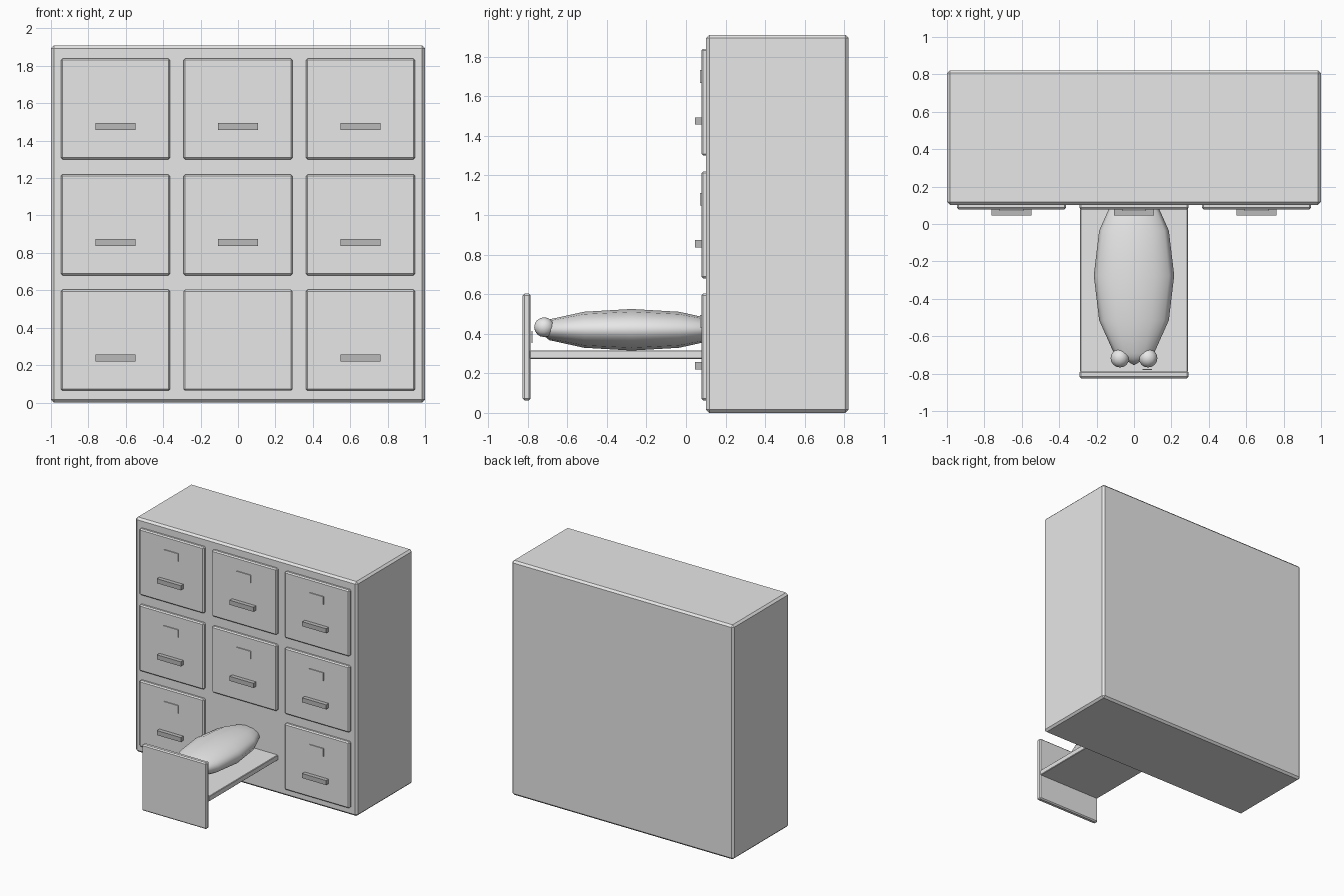
import bpy
import math

if "Cube" in bpy.data.objects:
    bpy.data.objects.remove(bpy.data.objects["Cube"], do_unlink=True)


def make_material(name, value):
    mat = bpy.data.materials.new(name)
    mat.use_nodes = True
    colour = (value, value, value, 1)
    mat.diffuse_color = colour
    mat.node_tree.nodes["Principled BSDF"].inputs["Base Color"].default_value = colour
    return mat


light_grey = make_material("light grey", 0.8)
dark_grey = make_material("dark grey", 0.49)


def box(name, centre, size, mat=light_grey, bevel=0):
    bpy.ops.mesh.primitive_cube_add(size=1, location=centre)
    obj = bpy.context.object
    obj.name = name
    obj.scale = size
    bpy.ops.object.transform_apply(location=False, rotation=False, scale=True)
    obj.data.materials.append(mat)
    if bevel:
        mod = obj.modifiers.new("chamfer", "BEVEL")
        mod.width = bevel
        mod.segments = 1
    return obj


def ellipsoid(name, centre, radii, segments, rings):
    # Poles are turned to lie along y
    bpy.ops.mesh.primitive_uv_sphere_add(segments=segments, ring_count=rings,
                                         radius=1, rotation=(math.pi / 2, 0, 0))
    obj = bpy.context.object
    obj.name = name
    bpy.ops.object.transform_apply(location=False, rotation=True, scale=False)
    obj.location = centre
    obj.scale = radii
    obj.data.materials.append(light_grey)
    bpy.ops.object.shade_smooth()
    return obj


# Cabinet
box("cabinet", (0, 0.462, 0.955), (2, 0.72, 1.91), bevel=0.016)

# Drawer fronts with label plates and handles; the bottom middle one is open
panel_size = (0.583, 0.04, 0.54)
for row, z in enumerate((0.333, 0.95, 1.57)):
    for col, x in enumerate((-0.655, 0, 0.655)):
        if row == 0 and col == 1:
            continue
        tag = f"_{row}_{col}"
        box("drawer_front" + tag, (x, 0.098, z), panel_size, bevel=0.009)
        box("label_plate" + tag, (x, 0.075, z + 0.13), (0.128, 0.009, 0.064))
        box("handle" + tag, (x, 0.063, z - 0.095), (0.215, 0.036, 0.037), dark_grey)

# Open drawer with tray
box("open_drawer_front", (0, -0.805, 0.333), panel_size, bevel=0.009)
box("tray", (0, -0.33, 0.295), (0.575, 0.92, 0.043), bevel=0.004)

# Covered figure lying on the tray
ellipsoid("covered_body", (0, -0.275, 0.42), (0.215, 0.48, 0.105), 12, 6)
for side, x in (("right", -0.075), ("left", 0.075)):
    ellipsoid(side + "_foot", (x, -0.717, 0.433), (0.05, 0.05, 0.05), 12, 8)
box("toe_tag", (0.07, -0.778, 0.383), (0.05, 0.006, 0.06))
